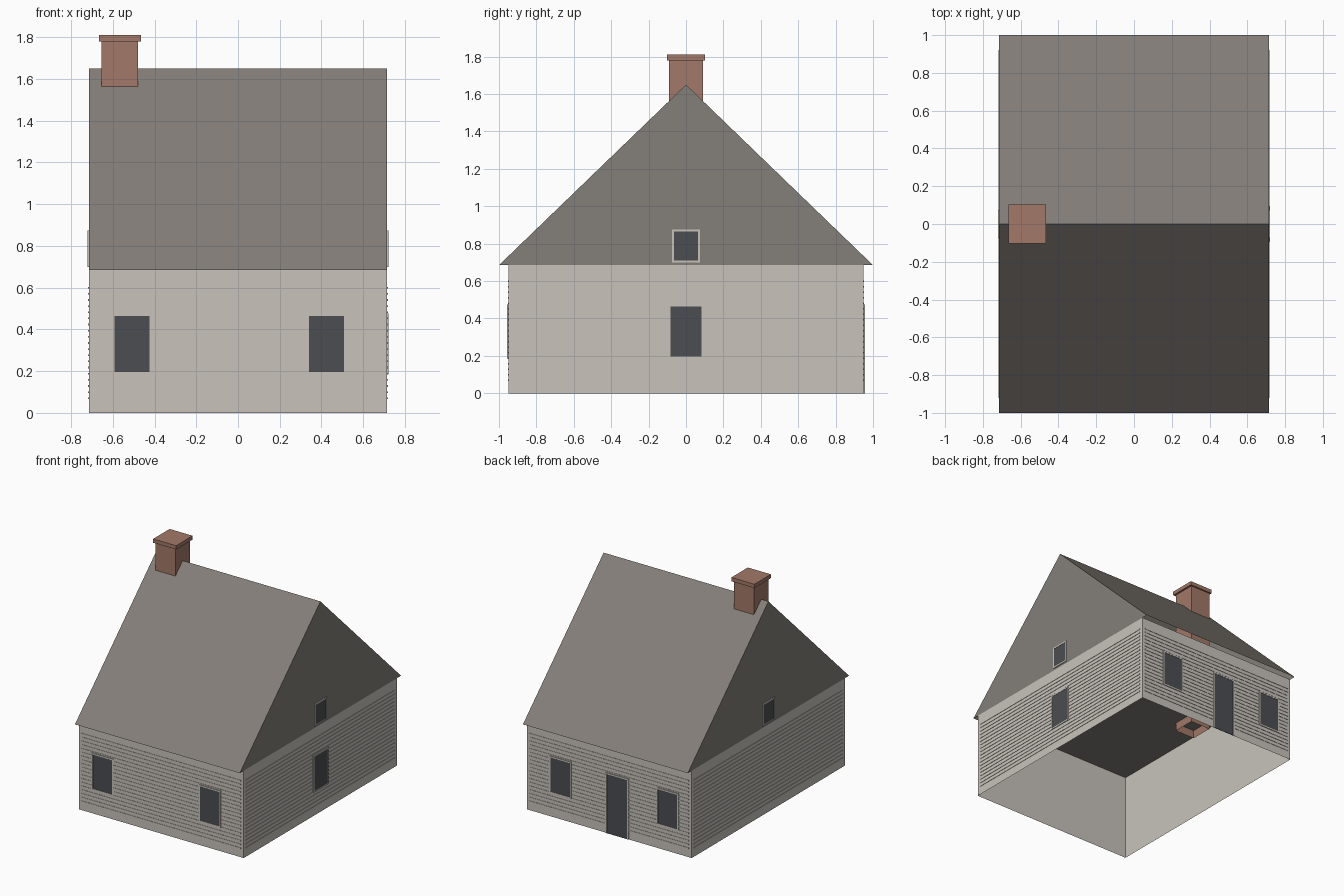
import bpy
import bmesh
from mathutils import Matrix, Vector

old = bpy.data.objects.get("Cube")
if old:
    bpy.data.objects.remove(old, do_unlink=True)


def material(name, rgb):
    m = bpy.data.materials.new(name)
    m.use_nodes = True
    m.diffuse_color = (*rgb, 1)
    m.node_tree.nodes["Principled BSDF"].inputs["Base Color"].default_value = (*rgb, 1)
    return m


siding = material("pale siding", (0.58, 0.55, 0.50))
slate = material("grey roof", (0.23, 0.21, 0.19))
glass = material("dark glass", (0.07, 0.075, 0.085))
brick = material("red brick", (0.36, 0.19, 0.14))

HALF_X, HALF_Y, EAVE_Y = 0.715, 0.95, 1.0
EAVE_Z, RIDGE_Z = 0.685, 1.65


def finish(name, bm, mat):
    mesh = bpy.data.meshes.new(name)
    bm.to_mesh(mesh)
    bm.free()
    mesh.materials.append(mat)
    ob = bpy.data.objects.new(name, mesh)
    bpy.context.collection.objects.link(ob)
    return ob


def add_box(bm, lo, hi, open_bottom=False):
    lo, hi = Vector(lo), Vector(hi)
    place = Matrix.Translation((lo + hi) / 2) @ Matrix.Diagonal((*(hi - lo), 1))
    verts = bmesh.ops.create_cube(bm, size=1, matrix=place)["verts"]
    if open_bottom:
        faces = {f for v in verts for f in v.link_faces}
        bmesh.ops.delete(bm, geom=[min(faces, key=lambda f: f.calc_center_median().z)],
                         context="FACES_ONLY")


def box(name, lo, hi, mat, open_bottom=False):
    bm = bmesh.new()
    add_box(bm, lo, hi, open_bottom)
    return finish(name, bm, mat)


# Walls: a shell open below, its top face serving as the ceiling
walls = box("walls", (-HALF_X, -HALF_Y, 0), (HALF_X, HALF_Y, EAVE_Z), siding, True)
walls.data.materials.append(slate)
for p in walls.data.polygons:
    p.material_index = int(p.normal.z > 0.5)

# Roof: gable profile extruded along x, open underneath
bm = bmesh.new()
ends = [[bm.verts.new((x, y, z)) for y, z in
         ((-EAVE_Y, EAVE_Z), (0, RIDGE_Z), (EAVE_Y, EAVE_Z))]
        for x in (-HALF_X, HALF_X)]
for end in ends:
    bm.faces.new(end)
for i in (0, 1):
    bm.faces.new((ends[0][i], ends[1][i], ends[1][i + 1], ends[0][i + 1]))
bmesh.ops.recalc_face_normals(bm, faces=bm.faces)
finish("roof", bm, slate)

# Chimney: hollow shaft running down through the ceiling, with a cap
box("chimney_shaft", (-0.653, -0.09, 0.62), (-0.48, 0.09, 1.78), brick, True)
box("chimney_cap", (-0.665, -0.102, 1.78), (-0.465, 0.102, 1.81), brick)


# Wall placement: across runs along the wall, depth goes outward
def wall_box(bm, side, a0, a1, z0, z1, depth):
    axis, sign = side
    face = sign * (HALF_X if axis == "x" else HALF_Y)
    d0, d1 = sorted((face, face + sign * depth))
    if axis == "x":
        add_box(bm, (d0, a0, z0), (d1, a1, z1))
    else:
        add_box(bm, (a0, d0, z0), (a1, d1, z1))


SIDES = {"front": ("y", -1), "back": ("y", 1), "left": ("x", 1), "right": ("x", -1)}

# Openings: side, name, centre, half width, bottom, top
openings = [("left", "side_window", 0, 0.095, 0.185, 0.475)]
for s in ("front", "back"):
    for c, tag in ((-0.508, "right"), (0.423, "left")):
        openings.append((s, tag + "_window", c, 0.095, 0.185, 0.475))
openings.append(("back", "door", -0.07, 0.1, 0, 0.475))
for s in ("left", "right"):
    openings.append((s, "attic_window", 0, 0.075, 0.70, 0.875))

RIM = 0.011
for s, name, c, half, z0, z1 in openings:
    side = SIDES[s]
    sill = 0 if name == "door" else RIM
    bm = bmesh.new()
    for k in (-1, 1):
        a = sorted((c + k * half, c + k * (half - RIM)))
        wall_box(bm, side, *a, z0, z1, 0.006)
    wall_box(bm, side, c - half, c + half, z1 - RIM, z1, 0.006)
    if sill:
        wall_box(bm, side, c - half, c + half, z0, z0 + RIM, 0.006)
    finish(f"{s}_{name}_frame", bm, siding)
    bm = bmesh.new()
    wall_box(bm, side, c - half + RIM, c + half - RIM, z0 + sill, z1 - RIM, 0.004)
    finish(f"{s}_{name}_pane", bm, glass)

# Siding: thin raised laps, stopped at each opening
LAPS = 19
for s, side in SIDES.items():
    reach = 0.69 if side[0] == "y" else 0.92
    bm = bmesh.new()
    for i in range(LAPS):
        z = 0.07 + i * 0.53 / (LAPS - 1)
        start = -reach
        gaps = sorted((c - h, c + h) for t, _, c, h, b, top in openings
                      if t == s and b < z < top)
        for g0, g1 in gaps + [(reach, reach)]:
            wall_box(bm, side, start, g0, z - 0.004, z + 0.004, 0.003)
            start = g1
    finish(s + "_siding_laps", bm, siding)
